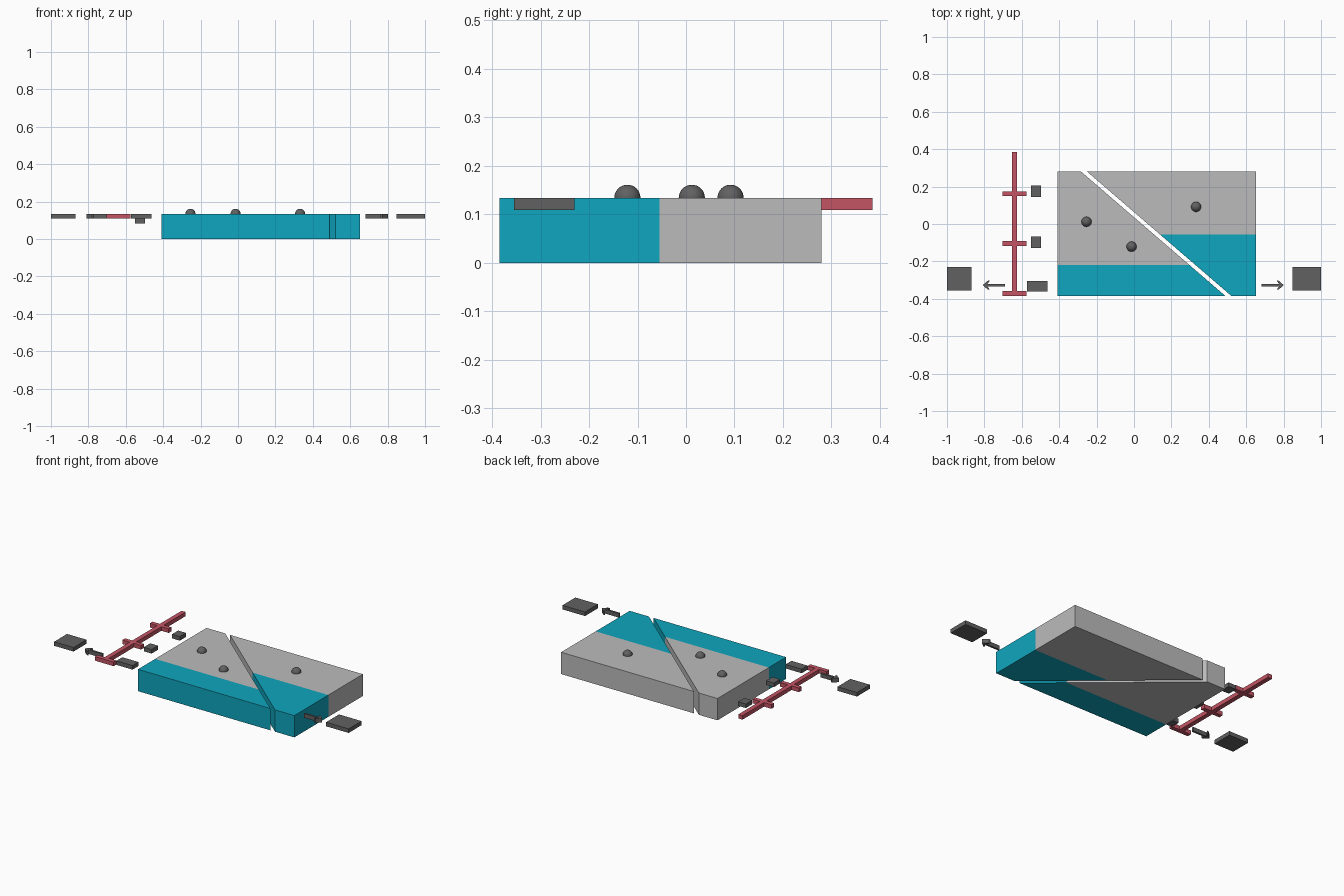
import bpy, bmesh

if "Cube" in bpy.data.objects:
    bpy.data.objects.remove(bpy.data.objects["Cube"])

TOP = 0.134      # upper surface of the blocks
THIN = 0.025     # thickness of flat markers


def material(name, rgb):
    m = bpy.data.materials.new(name)
    m.diffuse_color = (*rgb, 1)
    m.use_nodes = True
    m.node_tree.nodes["Principled BSDF"].inputs["Base Color"].default_value = m.diffuse_color
    return m


grey = material("stone_grey", (0.5, 0.5, 0.5))
teal = material("layer_teal", (0.005, 0.38, 0.52))
red = material("scale_red", (0.55, 0.09, 0.13))
dark = material("marker_dark", (0.12, 0.12, 0.12))


def prism(name, outline, z0, z1, mats, split_y=None):
    """Extrude an outline; faces in front of split_y take the second material."""
    bm = bmesh.new()
    face = bm.faces.new([bm.verts.new((x, y, z0)) for x, y in outline])
    up = bmesh.ops.extrude_face_region(bm, geom=[face])["geom"]
    bmesh.ops.translate(bm, vec=(0, 0, z1 - z0),
                        verts=[g for g in up if isinstance(g, bmesh.types.BMVert)])
    if split_y is not None:
        bmesh.ops.bisect_plane(bm, geom=bm.verts[:] + bm.edges[:] + bm.faces[:],
                               plane_co=(0, split_y, 0), plane_no=(0, 1, 0))
        for f in bm.faces:
            f.material_index = int(f.calc_center_median().y < split_y)
    bmesh.ops.recalc_face_normals(bm, faces=bm.faces[:])
    mesh = bpy.data.meshes.new(name)
    bm.to_mesh(mesh)
    bm.free()
    for m in mats:
        mesh.materials.append(m)
    ob = bpy.data.objects.new(name, mesh)
    bpy.context.collection.objects.link(ob)
    return ob


def plate(name, x0, x1, y0, y1, z1=TOP):
    prism(name, [(x0, y0), (x1, y0), (x1, y1), (x0, y1)], z1 - THIN, z1, [dark])


# Two blocks separated by the diagonal fault, each with a teal front layer
F, B = -0.385, 0.28
prism("left_block", [(-0.41, F), (0.489, F), (-0.283, B), (-0.41, B)],
      0, TOP, [grey, teal], -0.218)
prism("right_block", [(0.521, F), (0.652, F), (0.652, B), (-0.251, B)],
      0, TOP, [grey, teal], -0.055)

# Half-sunk marker balls on the top surface
for i, (x, y) in enumerate([(-0.254, 0.012), (-0.013, -0.121), (0.332, 0.092)]):
    bpy.ops.mesh.primitive_uv_sphere_add(segments=32, ring_count=16, radius=0.027,
                                         location=(x, y, TOP))
    ball = bpy.context.object
    ball.name = f"marker_ball_{i + 1}"
    ball.data.materials.append(dark)
    bpy.ops.object.shade_smooth()

# Ruler: upright bar with three cross ticks, as one mirrored outline
cx, half, tick = -0.639, 0.014, 0.064
side = []
for y in (-0.385, -0.118, 0.149):
    side += [(half, y), (tick, y), (tick, y + 0.026), (half, y + 0.026)]
side = side[1:] + [(half, 0.385)]
prism("ruler", [(cx + x, y) for x, y in side] + [(cx - x, y) for x, y in reversed(side)],
      TOP - THIN, TOP, [red])

# Direction arrows pointing outwards
arrow = [(-0.06, -0.006), (0.035, -0.006), (0.022, -0.024), (0.032, -0.024),
         (0.06, 0), (0.032, 0.024), (0.022, 0.024), (0.035, 0.006), (-0.06, 0.006)]
for name, s, x0 in (("left_arrow", -1, -0.749), ("right_arrow", 1, 0.741)):
    prism(name, [(x0 + s * x, -0.327 + y) for x, y in arrow], TOP - THIN, TOP, [dark])

# Blank label plates beside the arrows and ruler ticks
plate("left_label_plate", -1.0, -0.868, -0.355, -0.23)
plate("right_label_plate", 0.847, 1.0, -0.355, -0.23)
plate("upper_tick_plate", -0.55, -0.497, 0.145, 0.205, TOP - THIN)
plate("middle_tick_plate", -0.55, -0.497, -0.128, -0.066)
plate("lower_tick_plate", -0.572, -0.463, -0.362, -0.305)
